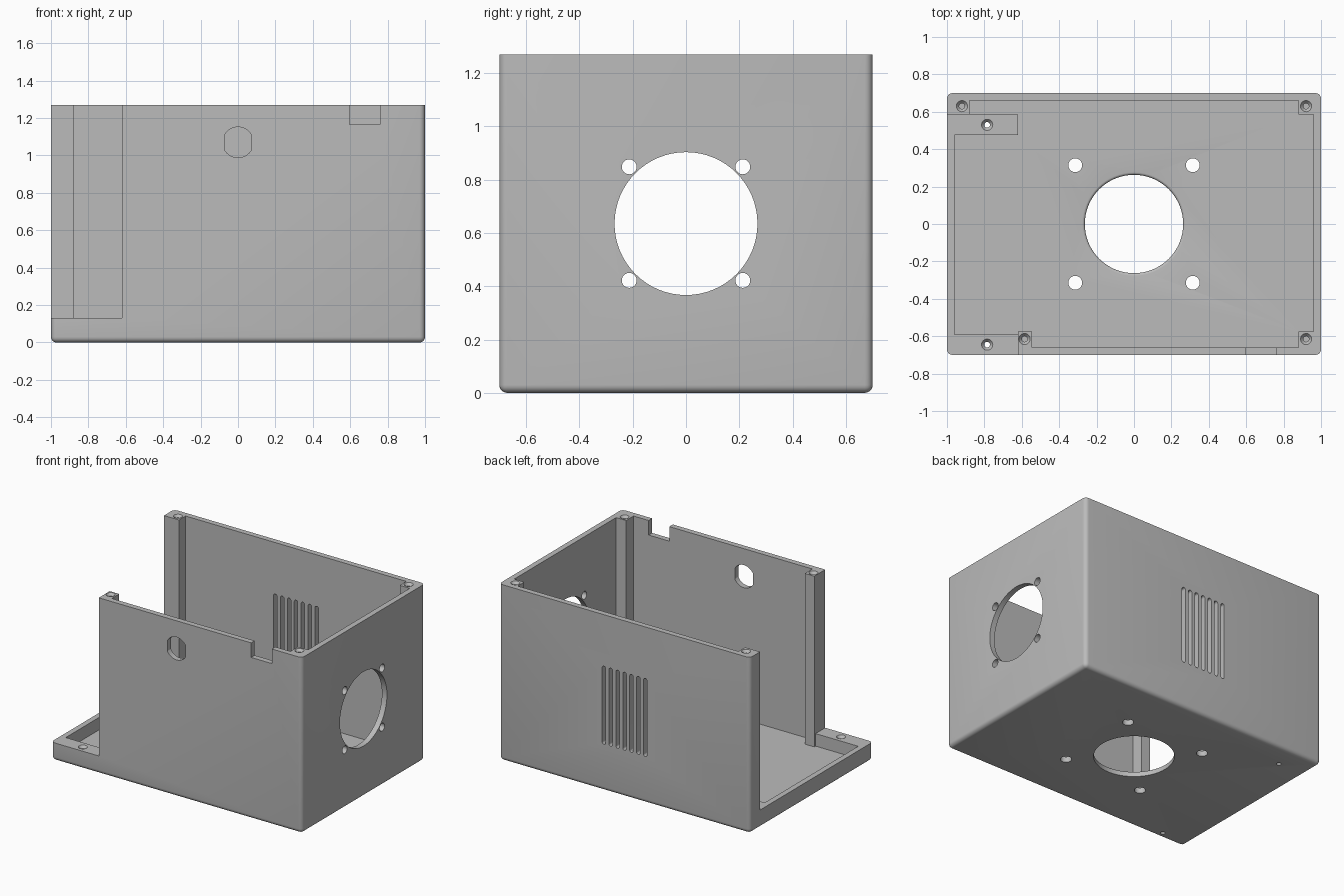
import bpy, bmesh
from math import cos, sin, pi

if "Cube" in bpy.data.objects:
    bpy.data.objects.remove(bpy.data.objects["Cube"])

W, D, H = 1.0, 0.7, 1.27      # half width, half depth, height
WALL, LIP = 0.04, 0.13        # wall thickness, height of the low open end
OVER = 0.1                    # how far cutters stick out

grey = bpy.data.materials.new("grey plastic")
grey.use_nodes = True
grey.diffuse_color = (0.5, 0.5, 0.5, 1)
grey.node_tree.nodes["Principled BSDF"].inputs["Base Color"].default_value = (0.5, 0.5, 0.5, 1)


def finish(bm, name):
    bmesh.ops.recalc_face_normals(bm, faces=bm.faces[:])
    mesh = bpy.data.meshes.new(name)
    bm.to_mesh(mesh)
    bm.free()
    mesh.materials.append(grey)
    obj = bpy.data.objects.new(name, mesh)
    bpy.context.collection.objects.link(obj)
    return obj


def prism(name, outline, axis, lo, hi):
    """Extrude a flat outline along an axis."""
    place = {"x": lambda a, b, h: (h, a, b),
             "y": lambda a, b, h: (a, h, b),
             "z": lambda a, b, h: (a, b, h)}[axis]
    bm = bmesh.new()
    rings = [[bm.verts.new(place(a, b, h)) for a, b in outline] for h in (lo, hi)]
    for ring in rings:
        bm.faces.new(ring)
    for i in range(len(outline)):
        j = (i + 1) % len(outline)
        bm.faces.new((rings[0][i], rings[0][j], rings[1][j], rings[1][i]))
    return finish(bm, name)


def revolve(name, x, y, profile, sides=32):
    """Solid of revolution about a vertical axis from (radius, z) pairs."""
    bm = bmesh.new()
    rings = [[bm.verts.new((x + r * cos(2 * pi * i / sides), y + r * sin(2 * pi * i / sides), z))
              for i in range(sides)] for r, z in profile]
    bm.faces.new(rings[0])
    bm.faces.new(rings[-1])
    for low, high in zip(rings, rings[1:]):
        for i in range(sides):
            j = (i + 1) % sides
            bm.faces.new((low[i], low[j], high[j], high[i]))
    return finish(bm, name)


def circle(a, b, r, sides=32):
    return [(a + r * cos(2 * pi * i / sides), b + r * sin(2 * pi * i / sides)) for i in range(sides)]


def rect(a0, a1, b0, b1):
    return [(a0, b0), (a1, b0), (a1, b1), (a0, b1)]


# Enclosure block, rounded everywhere except the top rim
box = prism("enclosure", rect(-W, W, -D, D), "z", 0, H)
bm = bmesh.new()
bm.from_mesh(box.data)
edges = [e for e in bm.edges if min(v.co.z for v in e.verts) < H / 2]
bmesh.ops.bevel(bm, geom=edges, offset=0.03, segments=5, profile=0.5, affect="EDGES")
bm.to_mesh(box.data)
bm.free()

cutters = []

# Inner cavity, leaving the corner posts and the two low bosses
cavity = [(-0.96, -0.59), (-0.62, -0.59), (-0.62, -0.575), (-0.545, -0.575),
          (-0.545, -0.66), (0.88, -0.66), (0.88, -0.575), (0.96, -0.575),
          (0.96, 0.585), (0.88, 0.585), (0.88, 0.66), (-0.88, 0.66),
          (-0.88, 0.585), (-0.62, 0.585), (-0.62, 0.475), (-0.96, 0.475)]
cutters.append(prism("cavity_cutter", cavity, "z", WALL, H + OVER))

# Open end above the low lip
cutters.append(prism("open_end_cutter", rect(-W - OVER, -0.62, -D - OVER, 0.585), "z", LIP, H + OVER))

# Fan opening and screw holes in the side wall
fan_z = 0.635
cutters.append(prism("side_fan_cutter", circle(0, fan_z, 0.268, 64), "x", W - 0.08, W + OVER))
for sy in (-1, 1):
    for sz in (-1, 1):
        cutters.append(prism("side_screw_cutter", circle(sy * 0.213, fan_z + sz * 0.213, 0.028, 24),
                             "x", W - 0.08, W + OVER))

# Floor opening with a rounded upper rim, and its screw holes
radius, rim = 0.263, 0.014
profile = [(radius, -OVER)]
for i in range(6):
    t = i / 5 * pi / 2
    profile.append((radius + rim * (1 - cos(t)), WALL - rim + rim * sin(t)))
profile.append((radius + rim, WALL + 0.05))
cutters.append(revolve("floor_opening_cutter", 0, 0, profile, 64))
for sx in (-1, 1):
    for sy in (-1, 1):
        cutters.append(prism("floor_screw_cutter", circle(sx * 0.314, sy * 0.314, 0.037, 24),
                             "z", -OVER, LIP))

# Front socket hole with flat sides, and the cable notch
flat = 0.073
socket = [(max(-flat, min(flat, a)), b) for a, b in circle(0, 1.07, 0.082, 40)]
cutters.append(prism("socket_cutter", socket, "y", -D - OVER, -D + 0.08))
cutters.append(prism("notch_cutter", rect(0.595, 0.76, 1.165, H + OVER), "y", -D - OVER, -D + WALL))

# Row of rounded vent slots in the back wall
half = 0.014
for k in range(-3, 4):
    slot = [(k * 0.055 + half * cos(pi * i / 8), 0.885 + half * sin(pi * i / 8)) for i in range(9)]
    slot += [(k * 0.055 - half * cos(pi * i / 8), 0.35 - half * sin(pi * i / 8)) for i in range(9)]
    cutters.append(prism("vent_cutter", slot, "y", D - 0.08, D + OVER))


# Countersunk screw holes: blind in the posts, through in the low bosses
def screw_hole(x, y, top, bottom):
    cutters.append(revolve("screw_hole_cutter", x, y, [
        (0.015, bottom), (0.015, top - 0.018), (0.03, top), (0.03, top + 0.05)], 24))


for x, y in ((-0.92, 0.63), (0.92, 0.63), (0.92, -0.615), (-0.585, -0.615)):
    screw_hole(x, y, H, H - 0.25)
for y in (0.53, -0.645):
    screw_hole(-0.785, y, LIP, -OVER)

# Carve everything out, then drop the cutters
bpy.ops.object.select_all(action="DESELECT")
bpy.context.view_layer.objects.active = box
box.select_set(True)
for cutter in cutters:
    cutter.hide_render = True
    mod = box.modifiers.new("cut", "BOOLEAN")
    mod.operation = "DIFFERENCE"
    mod.solver = "EXACT"
    mod.object = cutter
    bpy.ops.object.modifier_apply(modifier=mod.name)
    bpy.data.objects.remove(cutter)

for poly in box.data.polygons:
    poly.material_index = 0
bpy.ops.object.shade_smooth_by_angle(angle=pi / 6)
